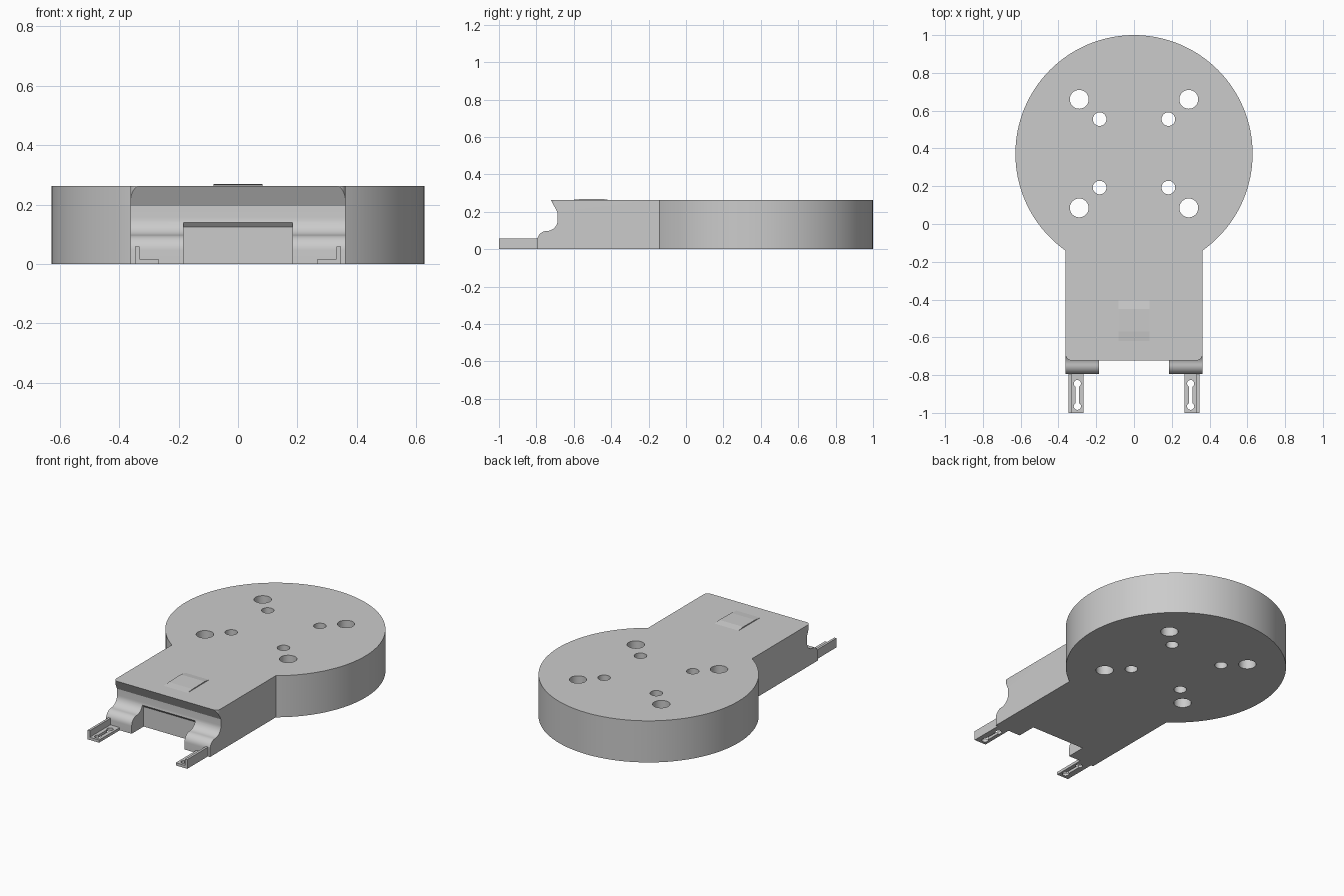
import bpy, bmesh
from math import sin, cos, pi, radians
from mathutils import Vector

default = bpy.data.objects.get("Cube")
if default:
    bpy.data.objects.remove(default, do_unlink=True)

grey = bpy.data.materials.new("plain grey")
grey.use_nodes = True
grey.diffuse_color = (0.6, 0.6, 0.6, 1)
grey.node_tree.nodes["Principled BSDF"].inputs["Base Color"].default_value = grey.diffuse_color


def prism(name, points, axis, start, end):
    """Extrude a closed 2D outline along x, y or z."""
    place = {"x": lambda a, b: (start, a, b),
             "y": lambda a, b: (a, start, b),
             "z": lambda a, b: (a, b, start)}[axis]
    direction = Vector([end - start if c == axis else 0 for c in "xyz"])
    bm = bmesh.new()
    face = bm.faces.new([bm.verts.new(place(a, b)) for a, b in points])
    new = bmesh.ops.extrude_face_region(bm, geom=[face])["geom"]
    bmesh.ops.translate(bm, vec=direction,
                        verts=[v for v in new if isinstance(v, bmesh.types.BMVert)])
    bmesh.ops.recalc_face_normals(bm, faces=bm.faces)
    mesh = bpy.data.meshes.new(name)
    bm.to_mesh(mesh)
    bm.free()
    mesh.materials.append(grey)
    obj = bpy.data.objects.new(name, mesh)
    bpy.context.collection.objects.link(obj)
    return obj


def arc(cx, cy, r, a0, a1, n):
    angles = [radians(a0 + (a1 - a0) * i / n) for i in range(n + 1)]
    return [(cx + r * cos(a), cy + r * sin(a)) for a in angles]


def circle(cx, cy, r, n=32):
    return arc(cx, cy, r, 0, 360, n)[:-1]


def rect(x0, x1, y0, y1):
    return [(x0, y0), (x1, y0), (x1, y1), (x0, y1)]


def combine(target, other, operation):
    mod = target.modifiers.new("combine", "BOOLEAN")
    mod.operation, mod.solver, mod.object = operation, "EXACT", other
    bpy.context.view_layer.objects.active = target
    bpy.ops.object.modifier_apply(modifier=mod.name)
    bpy.data.objects.remove(other, do_unlink=True)


def smooth(obj):
    bpy.ops.object.select_all(action="DESELECT")
    obj.select_set(True)
    bpy.context.view_layer.objects.active = obj
    bpy.ops.object.shade_smooth_by_angle(angle=radians(25))


HEIGHT, HALF = 0.262, 0.362

# Round body joined to the neck, whose front has an S-shaped profile
body = prism("body", circle(0, 0.372, 0.628, 128), "z", 0, HEIGHT)
profile = [(0.1, 0), (0.1, HEIGHT), (-0.722, HEIGHT), (-0.686, 0.195)]
profile += arc(-0.745, 0.156, 0.059, 0, -90, 12)
profile += arc(-0.745, 0.047, 0.05, 90, 180, 12)
profile += [(-0.795, 0)]
combine(body, prism("neck", profile, "x", -HALF, HALF), "UNION")

# Connector recess with a sloped ceiling
recess = [(-0.9, -0.1), (-0.675, -0.1), (-0.675, 0.125), (-0.688, 0.14), (-0.9, 0.14)]
combine(body, prism("recess", recess, "x", -0.184, 0.184), "DIFFERENCE")

for side in (-1, 1):
    # Rounded corners of the top lip
    r = 0.03
    corner = arc(HALF - r, -0.722 + r, r, -90, 0, 8)
    corner += [(HALF + r, -0.722 + r), (HALF + r, -0.75), (HALF - r, -0.75)]
    corner = [(side * x, y) for x, y in corner]
    combine(body, prism("corner", corner, "z", 0.19, 0.3), "DIFFERENCE")

    # Two sizes of through holes
    for x, y, radius in ((0.29, 0.66, 0.05), (0.29, 0.085, 0.05),
                         (0.182, 0.555, 0.036), (0.182, 0.193, 0.036)):
        combine(body, prism("hole", circle(side * x, y, radius), "z", -0.1, 0.4), "DIFFERENCE")

    # L-shaped terminal with a dumbbell slot
    section = [(0.267, 0), (0.347, 0), (0.347, 0.058), (0.332, 0.058), (0.332, 0.017), (0.267, 0.017)]
    leg = prism("left_terminal" if side > 0 else "right_terminal",
                [(side * x, z) for x, z in section], "y", -1, -0.78)
    x = side * 0.3
    combine(leg, prism("slot", rect(x - 0.009, x + 0.009, -0.965, -0.845), "z", -0.1, 0.1), "DIFFERENCE")
    for y in (-0.965, -0.845):
        combine(leg, prism("slot_end", circle(x, y, 0.019, 20), "z", -0.1, 0.1), "DIFFERENCE")
    smooth(leg)

smooth(body)

# Shallow raised latch on the neck
latch = [(-0.62, 0.255), (-0.62, HEIGHT), (-0.57, 0.267), (-0.45, 0.269),
         (-0.405, HEIGHT), (-0.405, 0.255)]
prism("latch", latch, "x", -0.083, 0.083)
